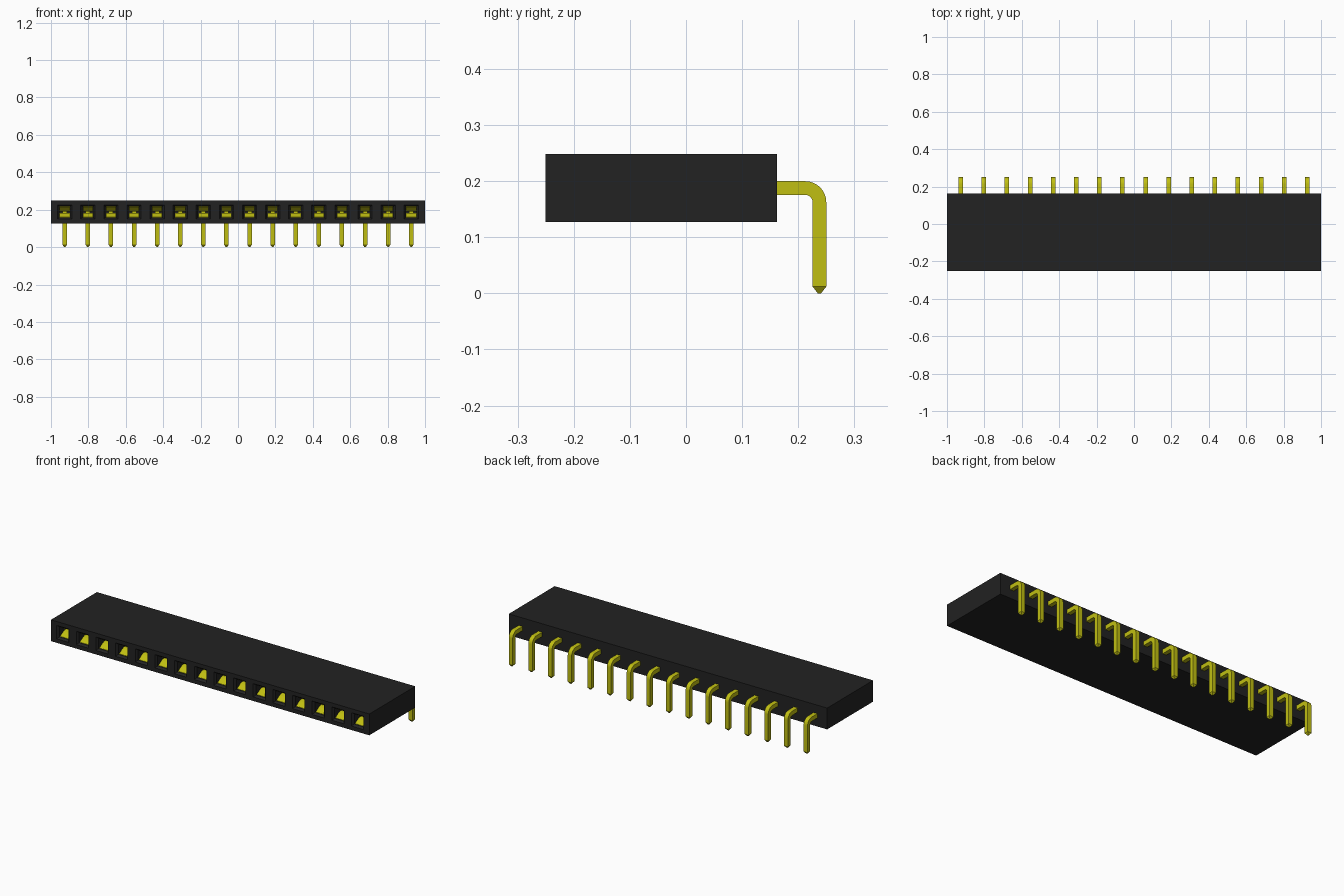
import bpy, bmesh, math

cube = bpy.data.objects.get("Cube")
if cube:
    bpy.data.objects.remove(cube, do_unlink=True)

COUNT, PITCH = 16, 0.1235
FRONT, BACK, BOTTOM, TOP = -0.25, 0.162, 0.127, 0.248
AXIS_Z = 0.1875          # height of the contact row
PIN_HALF = 0.0122
centres = [(i - (COUNT - 1) / 2) * PITCH for i in range(COUNT)]


def material(name, rgb):
    m = bpy.data.materials.new(name)
    m.use_nodes = True
    m.diffuse_color = (*rgb, 1)
    m.node_tree.nodes["Principled BSDF"].inputs["Base Color"].default_value = (*rgb, 1)
    return m


black = material("black plastic", (0.016, 0.016, 0.016))
gold = material("gold metal", (0.53, 0.52, 0.006))


def finish(bm, name, mat, smooth=False):
    bmesh.ops.remove_doubles(bm, verts=bm.verts, dist=1e-5)
    bmesh.ops.recalc_face_normals(bm, faces=bm.faces)
    mesh = bpy.data.meshes.new(name)
    bm.to_mesh(mesh)
    bm.free()
    mesh.materials.append(mat)
    ob = bpy.data.objects.new(name, mesh)
    bpy.context.collection.objects.link(ob)
    if smooth:
        bpy.ops.object.select_all(action='DESELECT')
        ob.select_set(True)
        bpy.context.view_layer.objects.active = ob
        bpy.ops.object.shade_smooth_by_angle(angle=math.radians(30))
    return ob


def bridge(bm, rings, cap_start=False, cap_end=False):
    """Join successive four-point rings with quads."""
    rings = [[bm.verts.new(p) for p in r] for r in rings]
    for a, b in zip(rings, rings[1:]):
        for k in range(4):
            n = (k + 1) % 4
            bm.faces.new((a[k], a[n], b[n], b[k]))
    if cap_start:
        bm.faces.new(rings[0])
    if cap_end:
        bm.faces.new(rings[-1])


def rect(x0, x1, z0, z1, y):
    return [(x0, y, z0), (x1, y, z0), (x1, y, z1), (x0, y, z1)]


def square(x, half, y):
    return rect(x - half, x + half, AXIS_Z - half, AXIS_Z + half, y)


# Housing: one cell per socket, each with a chamfered mouth and deep pocket
bm = bmesh.new()
edges = [-1] + [c + PITCH / 2 for c in centres[:-1]] + [1]
for c, x0, x1 in zip(centres, edges, edges[1:]):
    bridge(bm, [rect(x0, x1, BOTTOM, TOP, FRONT),
                square(c, 0.038, FRONT),
                square(c, 0.029, FRONT + 0.012),
                square(c, 0.029, -0.03)], cap_end=True)
    # outer skin of this cell: top, bottom and back
    for pts in ([(x0, FRONT, TOP), (x1, FRONT, TOP), (x1, BACK, TOP), (x0, BACK, TOP)],
                [(x0, FRONT, BOTTOM), (x0, BACK, BOTTOM), (x1, BACK, BOTTOM), (x1, FRONT, BOTTOM)],
                rect(x0, x1, BOTTOM, TOP, BACK)):
        bm.faces.new([bm.verts.new(p) for p in pts])
for x in (-1, 1):
    bm.faces.new([bm.verts.new((x, y, z)) for y, z in
                  ((FRONT, BOTTOM), (BACK, BOTTOM), (BACK, TOP), (FRONT, TOP))])
finish(bm, "housing", black)

# Pin path in the y-z plane: straight run, quarter bend, leg
BEND, LEG_Y = 0.025, 0.2378
path = [(-0.05, AXIS_Z, 0)]
for k in range(9):
    a = math.pi / 2 * k / 8
    path.append((LEG_Y - BEND + BEND * math.sin(a), AXIS_Z - BEND + BEND * math.cos(a), a))
path.append((LEG_Y, 0.012, math.pi / 2))


def pin_ring(x, y, z, a, h):
    dy, dz = h * math.sin(a), h * math.cos(a)
    return [(x - h, y - dy, z - dz), (x + h, y - dy, z - dz),
            (x + h, y + dy, z + dz), (x - h, y + dy, z + dz)]


# Leaf spring profile (y, distance from socket axis), pinched near the mouth
leaf = [(-0.234, 0.027), (-0.205, 0.009), (-0.19, 0.004), (-0.175, 0.006),
        (-0.11, 0.020), (-0.03, 0.022)]

for i, c in enumerate(centres, 1):
    bm = bmesh.new()
    rings = [pin_ring(c, *p, PIN_HALF) for p in path]
    rings.append(pin_ring(c, LEG_Y, 0, math.pi / 2, 0.003))
    bridge(bm, rings, True, True)
    finish(bm, f"pin_{i:02d}", gold, smooth=True)

    bm = bmesh.new()
    for s in (1, -1):
        bridge(bm, [rect(c - 0.027, c + 0.027, AXIS_Z + s * d,
                         AXIS_Z + s * (d + 0.0018), y) for y, d in leaf], True, True)
    finish(bm, f"socket_contact_{i:02d}", gold)
